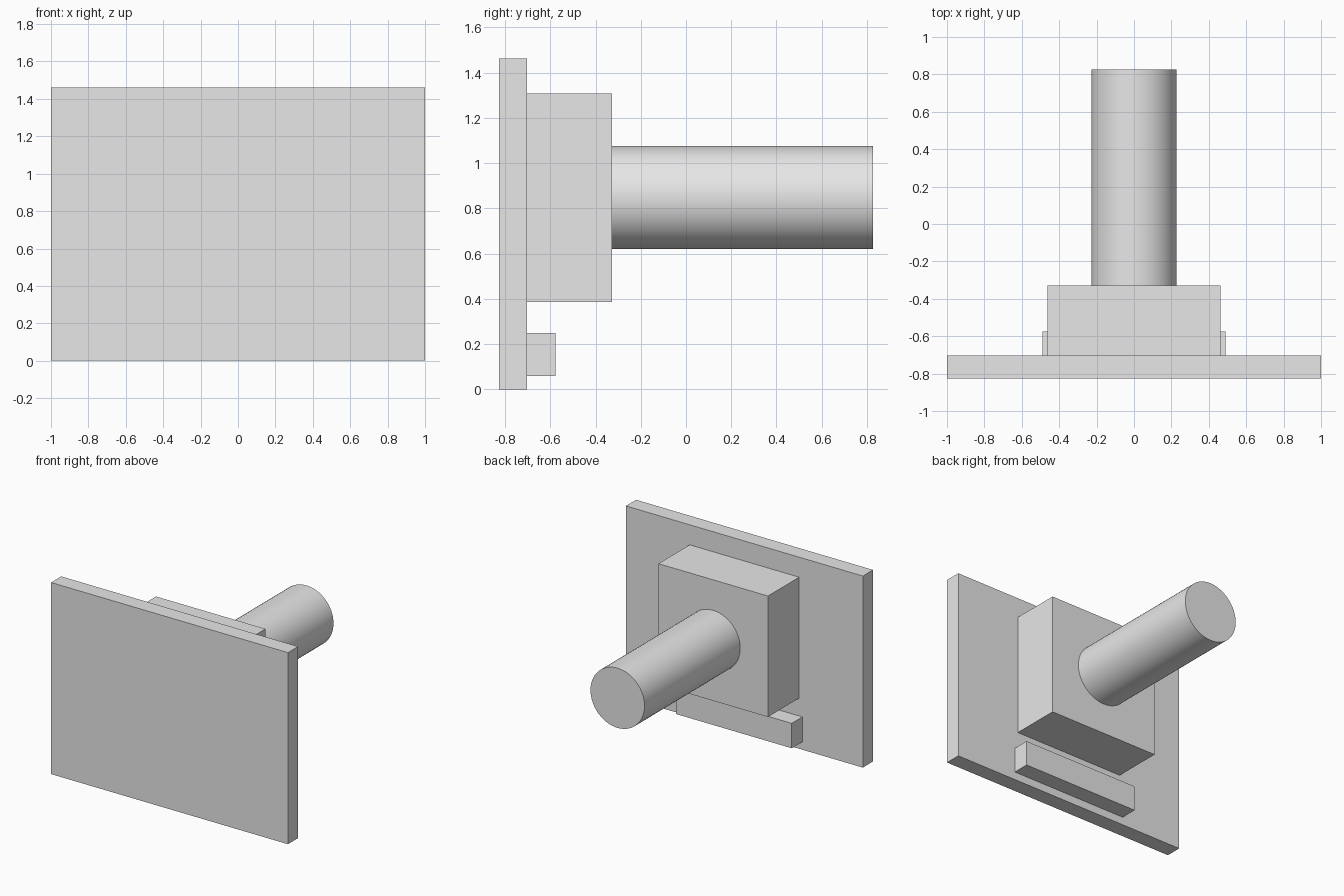
import bpy
import math

cube = bpy.data.objects.get("Cube")
if cube:
    bpy.data.objects.remove(cube, do_unlink=True)

# Single plain grey material
grey = bpy.data.materials.new("light_grey")
grey.use_nodes = True
colour = (0.8, 0.8, 0.8, 1.0)
grey.diffuse_color = colour
grey.node_tree.nodes["Principled BSDF"].inputs["Base Color"].default_value = colour

PLATE_FRONT, PLATE_BACK = -0.826, -0.704
BLOCK_BACK, SHAFT_END = -0.328, 0.826


def box(name, half_width, y0, y1, z0, z1):
    """Box centred on x, spanning the given y and z ranges."""
    bpy.ops.mesh.primitive_cube_add(size=1, location=(0, (y0 + y1) / 2, (z0 + z1) / 2))
    ob = bpy.context.object
    ob.name = name
    ob.scale = (2 * half_width, y1 - y0, z1 - z0)
    bpy.ops.object.transform_apply(location=False, rotation=False, scale=True)
    ob.data.materials.append(grey)
    return ob


# Front plate, mounting block and lower bar
box("front_plate", 1.0, PLATE_FRONT, PLATE_BACK, 0.0, 1.462)
box("mounting_block", 0.462, PLATE_BACK, BLOCK_BACK, 0.386, 1.309)
box("lower_bar", 0.489, PLATE_BACK, -0.576, 0.06, 0.25)

# Round shaft pointing backwards
bpy.ops.mesh.primitive_cylinder_add(
    vertices=64, radius=0.228, depth=SHAFT_END - BLOCK_BACK,
    location=(0, (BLOCK_BACK + SHAFT_END) / 2, 0.848),
    rotation=(math.pi / 2, 0, 0))
shaft = bpy.context.object
shaft.name = "rear_shaft"
shaft.data.materials.append(grey)
bpy.ops.object.shade_smooth_by_angle(angle=math.radians(30))
